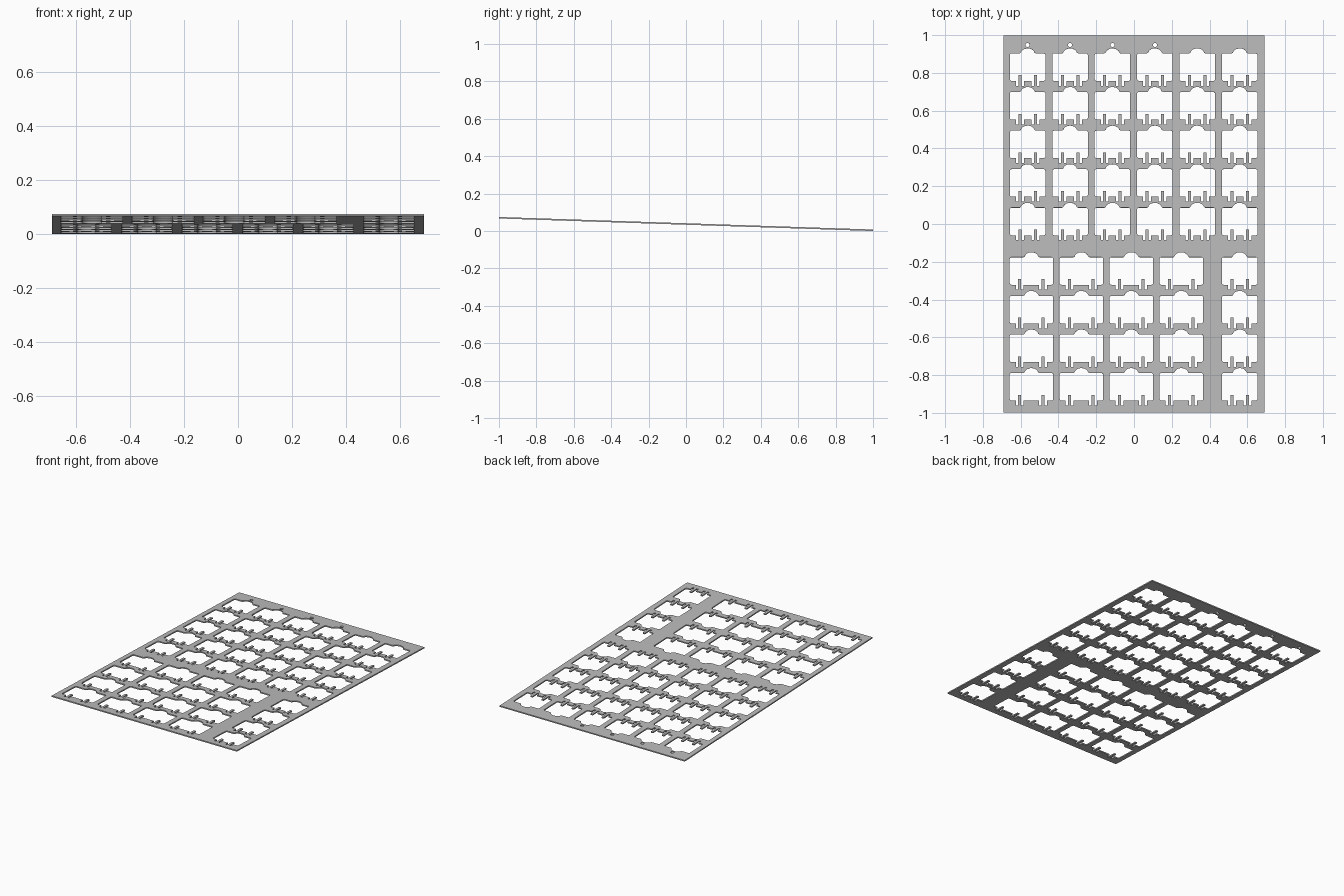
import bpy
from math import atan, cos, sin, pi

if "Cube" in bpy.data.objects:
    bpy.data.objects.remove(bpy.data.objects["Cube"], do_unlink=True)

HALF_X, HALF_Y, THICK = 0.69, 0.9995, 0.008
SLOPE, PITCH_Y = 0.0335, 0.2045

steel = bpy.data.materials.new("grey metal")
steel.use_nodes = True
steel.diffuse_color = (0.5, 0.5, 0.5, 1)
steel.node_tree.nodes["Principled BSDF"].inputs["Base Color"].default_value = (0.5, 0.5, 0.5, 1)

curve = bpy.data.curves.new("panel", "CURVE")
curve.dimensions = "2D"
curve.fill_mode = "BOTH"
curve.extrude = THICK / 2


def loop(points):
    """Closed straight-sided outline; inner outlines become holes."""
    spline = curve.splines.new("POLY")
    spline.points.add(len(points) - 1)
    for p, (x, y) in zip(spline.points, points):
        p.co = (x, y, 0, 1)
    spline.use_cyclic_u = True


def arc(cx, cy, rx, ry, start, end, n):
    angles = [start + (end - start) * i / n for i in range(n + 1)]
    return [(cx + rx * cos(a), cy + ry * sin(a)) for a in angles]


def cutout(cx, top, half, tab):
    """Opening with an arched top and two upright tabs in slots at the bottom."""
    body, shelf, foot = top - 0.026, top - 0.172, top - 0.198
    r = 0.009
    right = [(tab - 0.021, shelf), (tab - 0.021, foot), (tab - 0.008, foot),
             (tab - 0.008, top - 0.142), (tab + 0.008, top - 0.142),
             (tab + 0.008, foot), (tab + 0.021, foot), (tab + 0.021, shelf)]
    right += arc(half - r, shelf + r, r, r, -pi / 2, 0, 3)
    right += arc(half - r, body - r, r, r, 0, pi / 2, 3)
    right += [(0.042, body)]
    right += arc(0, body, 0.036, 0.026, 0.15, pi / 2, 7)
    left = [(-x, y) for x, y in reversed(right[:-1])]
    loop([(cx + x, y) for x, y in right + left])


# Outer edge
loop([(-HALF_X, -HALF_Y), (HALF_X, -HALF_Y), (HALF_X, HALF_Y), (-HALF_X, HALF_Y)])

# Upper block of narrow openings, with hanging holes above the first four
columns = [-0.563 + 0.2245 * i for i in range(6)]
for i, x in enumerate(columns):
    for row in range(5):
        cutout(x, 0.93 - PITCH_Y * row, 0.094, 0.041)
    if i < 4:
        loop(arc(x, 0.948, 0.011, 0.011, 0, 2 * pi, 16)[:-1])

# Lower block of wide openings, plus the narrow right-hand column
for row in range(4):
    top = -0.15 - PITCH_Y * row
    for i in range(4):
        cutout(-0.543 + 0.2645 * i, top, 0.115, 0.062)
    cutout(columns[-1], top, 0.094, 0.041)

# Turn the outline into a mesh and tilt it down towards the back
helper = bpy.data.objects.new("panel_outline", curve)
bpy.context.collection.objects.link(helper)
bpy.context.view_layer.update()
mesh = bpy.data.meshes.new_from_object(helper.evaluated_get(bpy.context.evaluated_depsgraph_get()))
bpy.data.objects.remove(helper, do_unlink=True)
mesh.materials.clear()
mesh.materials.append(steel)
for face in mesh.polygons:
    face.use_smooth = False
    face.material_index = 0
panel = bpy.data.objects.new("perforated_panel", mesh)
bpy.context.collection.objects.link(panel)
panel.rotation_euler.x = -atan(SLOPE)
panel.location.z = SLOPE * HALF_Y + THICK / 2
